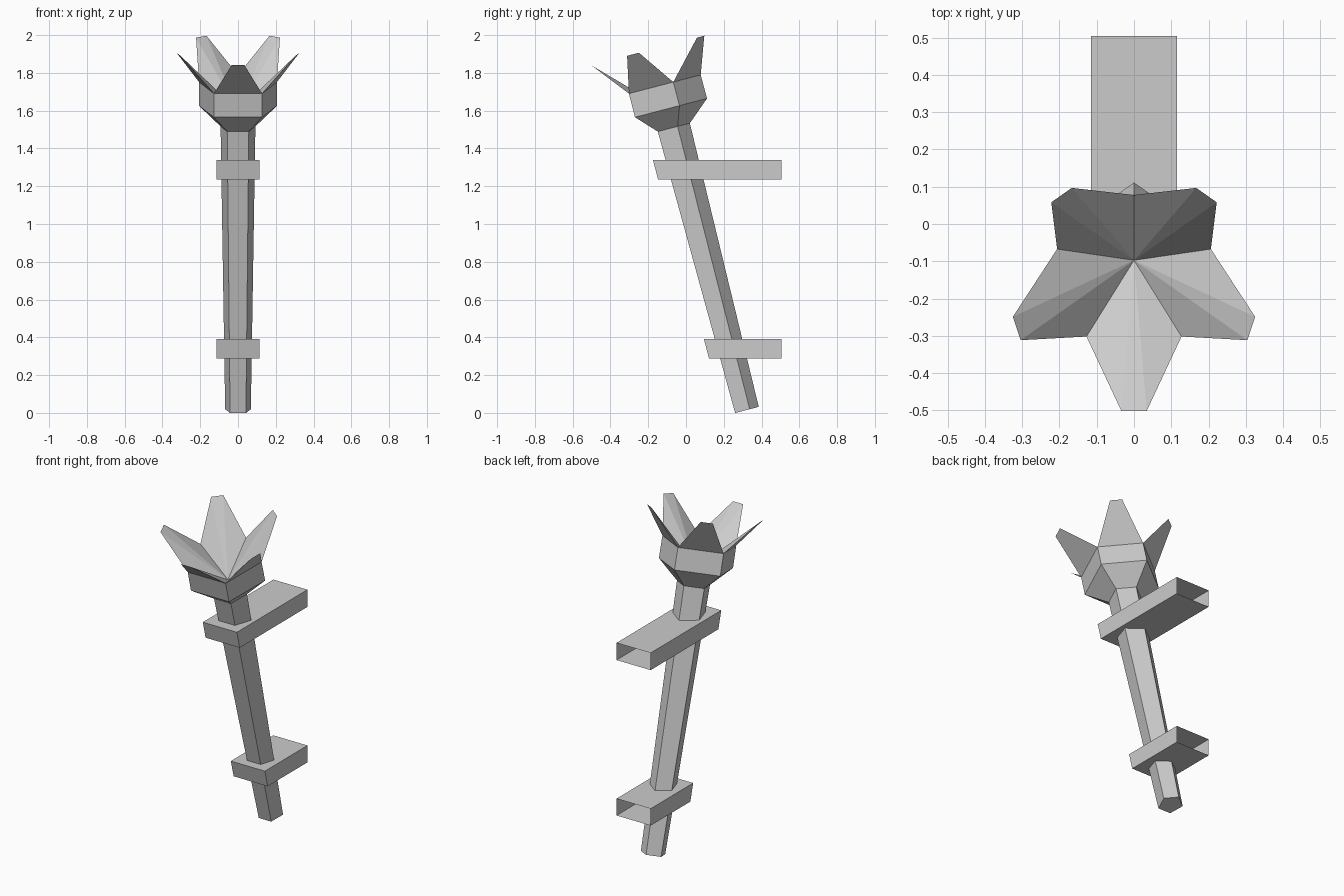
import bpy, bmesh
from math import sin, cos, pi, radians
from mathutils import Matrix, Vector

if "Cube" in bpy.data.objects:
    bpy.data.objects.remove(bpy.data.objects["Cube"])

SIDES = 5
# Local z runs along the leaning shaft, starting at its lower end
TILT = Matrix.Translation((0, 0.316, 0.014)) @ Matrix.Rotation(radians(14.6), 4, 'X')

grey = bpy.data.materials.new("plain_grey")
grey.use_nodes = True
grey.diffuse_color = (0.6, 0.6, 0.6, 1)
grey.node_tree.nodes["Principled BSDF"].inputs["Base Color"].default_value = grey.diffuse_color


def finish(bm, name):
    bmesh.ops.recalc_face_normals(bm, faces=bm.faces)
    mesh = bpy.data.meshes.new(name)
    bm.to_mesh(mesh)
    bm.free()
    mesh.materials.append(grey)
    obj = bpy.data.objects.new(name, mesh)
    bpy.context.collection.objects.link(obj)
    return obj


def ring(bm, radius, height):
    """Pentagon with a flat side to the front and a corner to the back."""
    angles = [-pi / 2 + (2 * i - 1) * pi / SIDES for i in range(SIDES)]
    return [bm.verts.new(TILT @ Vector((radius * cos(a), radius * sin(a), height)))
            for a in angles]


def stack(bm, profile):
    """Join pentagons into a body closed at the lower end."""
    rings = [ring(bm, r, h) for r, h in profile]
    bm.faces.new(rings[0])
    for low, high in zip(rings, rings[1:]):
        for i in range(SIDES):
            j = (i + 1) % SIDES
            bm.faces.new((low[i], low[j], high[j], high[i]))
    return rings[-1]


# Tapered shaft
bm = bmesh.new()
bm.faces.new(stack(bm, [(0.0715, 0), (0.097, 1.545)]))
finish(bm, "shaft")

# Cup with five pointed petals, faceted down to its hollow centre
bm = bmesh.new()
rim = stack(bm, [(0.097, 1.545), (0.218, 1.649), (0.217, 1.778)])
centre = bm.verts.new(TILT @ Vector((0, 0, 1.64)))
for i in range(SIDES):
    a, b = rim[i], rim[(i + 1) % SIDES]
    turn = TILT @ Matrix.Rotation(2 * pi * i / SIDES, 4, 'Z')
    tip_a, tip_b = [bm.verts.new(turn @ Vector((x, -0.331, 1.974))) for x in (-0.034, 0.034)]
    bm.faces.new((a, b, tip_b, tip_a))
    for p, q in ((a, tip_a), (tip_a, tip_b), (tip_b, b)):
        bm.faces.new((centre, p, q))
finish(bm, "petal_cup")


# Wall brackets: thin sleeves with a slanted front, open at the back
def bracket(name, low, high, front_low, front_high, back=0.505, half=0.115):
    bm = bmesh.new()
    side = [(front_low, low), (back, low), (back, high), (front_high, high)]
    left, right = [[bm.verts.new((x, y, z)) for y, z in side] for x in (half, -half)]
    bm.faces.new(left)
    bm.faces.new(right)
    for i in (0, 2, 3):
        j = (i + 1) % 4
        bm.faces.new((left[i], left[j], right[j], right[i]))
    finish(bm, name)


bracket("upper_bracket", 1.235, 1.34, -0.148, -0.175)
bracket("lower_bracket", 0.287, 0.39, 0.122, 0.095)
